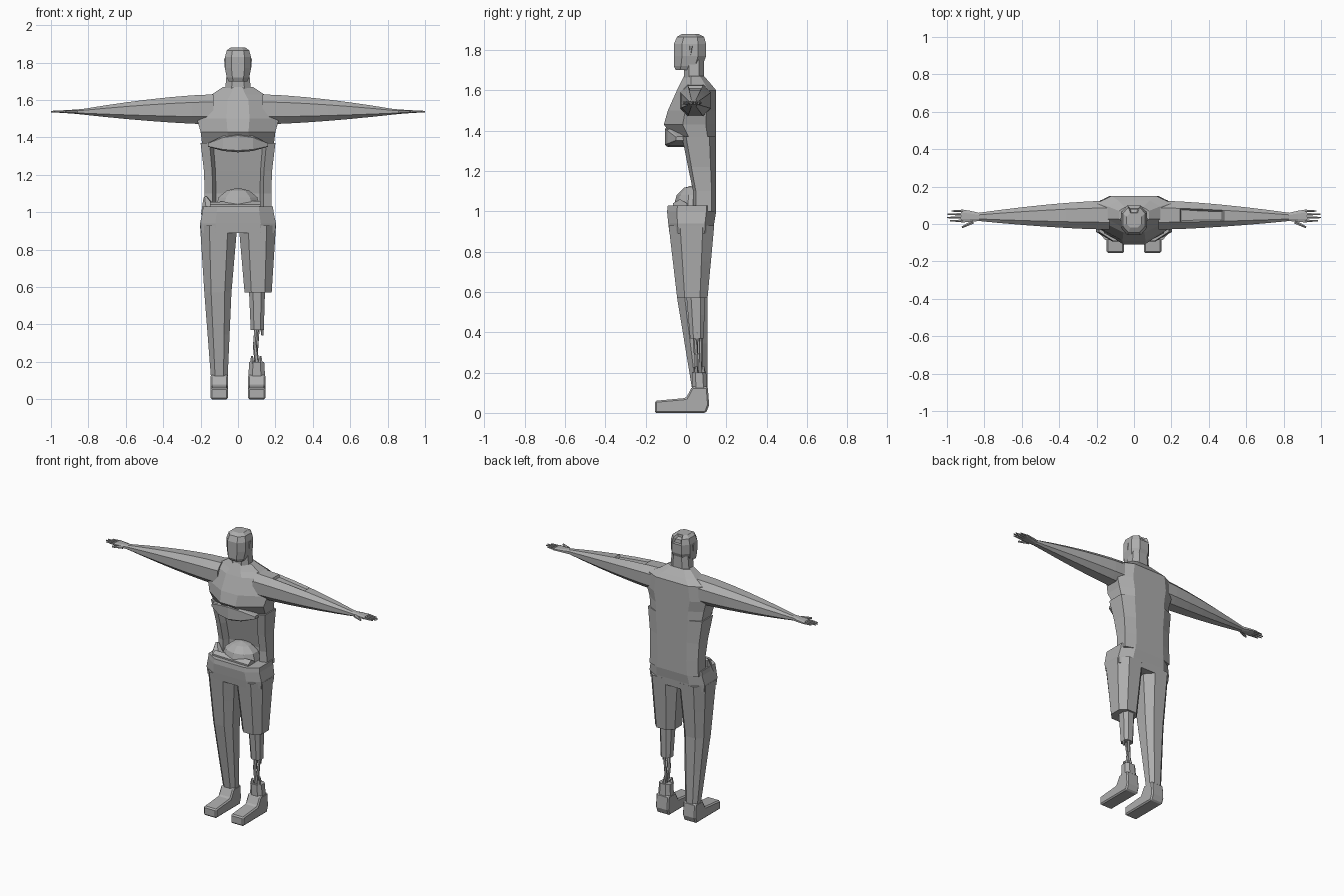
import bpy, bmesh
from mathutils import Vector

cube = bpy.data.objects.get("Cube")
if cube:
    bpy.data.objects.remove(cube, do_unlink=True)

grey = bpy.data.materials.new("plain_grey")
grey.use_nodes = True
grey.diffuse_color = (.42, .42, .42, 1)
grey.node_tree.nodes["Principled BSDF"].inputs["Base Color"].default_value = grey.diffuse_color


def finish(name, bm):
    bmesh.ops.recalc_face_normals(bm, faces=bm.faces[:])
    mesh = bpy.data.meshes.new(name)
    bm.to_mesh(mesh)
    bm.free()
    mesh.materials.append(grey)
    obj = bpy.data.objects.new(name, mesh)
    bpy.context.collection.objects.link(obj)
    return obj


def section(left, right, front, back, front_cut, back_cut, pocket):
    """Rectangle with cut corners; a pocket sinks the middle of its front."""
    width, depth = right - left, back - front
    outline = []
    for edge, inward, cut in ((front, depth, front_cut), (back, -depth, back_cut)):
        half = [(right - width * cut, edge), (right, edge + inward * cut),
                (left, edge + inward * cut), (left + width * cut, edge)]
        if edge == front:
            start, end = half[:2], half[2:]
        else:
            middle = half[::-1]
    outline = start + middle[2:] + middle[:2] + end
    if pocket:
        inset = width * (front_cut + .05)
        outline += [(left + inset, front + pocket), (right - inset, front + pocket)]
    return outline


def loft(name, rings, along_x=False, front_cut=.25, back_cut=.25, side=1, pocket=0, dent=None):
    """Skin a row of sections (position, left, right, front, back) along z or x."""
    bm = bmesh.new()
    loops = []
    for position, *box in rings:
        points = section(*box, front_cut, back_cut, pocket)
        if along_x:
            loops.append([bm.verts.new((side * position, a, b)) for a, b in points])
        else:
            loops.append([bm.verts.new((side * a, b, position)) for a, b in points])
    for lower, upper in zip(loops, loops[1:]):
        for i in range(len(lower)):
            bm.faces.new((lower[i - 1], lower[i], upper[i], upper[i - 1]))
    bm.faces.new(loops[0])
    bm.faces.new(loops[-1])
    bmesh.ops.recalc_face_normals(bm, faces=bm.faces[:])
    if dent:
        picked = [f for f in bm.faces if dent(f.calc_center_median(), f.normal)]
        bmesh.ops.inset_region(bm, faces=picked, thickness=.01, depth=-.015)
    return finish(name, bm)


def even(height, half_width, front, back=.15):
    """A body section that is the same on the left and the right."""
    return height, -half_width, half_width, front, back


def blend(start, end, steps, power):
    """Sections that swell or thin gradually from start to end."""
    rings = []
    for i in range(steps + 1):
        position = start[0] + (end[0] - start[0]) * i / steps
        mix = (i / steps) ** power
        rings.append((position, *(a + (b - a) * mix for a, b in zip(start[1:], end[1:]))))
    return rings


def rod(name, start, end, thick, thin):
    """A tapered bar between two points, used for bones and fingers."""
    start, end = Vector(start), Vector(end)
    bm = bmesh.new()
    bmesh.ops.create_cone(bm, cap_ends=True, segments=6, radius1=thick, radius2=thin,
                          depth=(end - start).length)
    turn = (end - start).to_track_quat("Z", "Y")
    for vert in bm.verts:
        vert.co = turn @ vert.co + (start + end) / 2
    return finish(name, bm)


# Chest, neck and head
loft("chest", [even(1.35, .19, -.05), even(1.43, .2, -.11), even(1.5, .22, -.09),
               even(1.6, .2, -.045), even(1.63, .14, -.03, .125), even(1.67, .08, -.01, .09)],
     front_cut=.36, back_cut=.2)
loft("neck", [even(1.64, .07, -.01, .09), even(1.75, .06, -.01, .09)])
loft("head", [even(1.7, .05, -.05, .03), even(1.72, .06, -.06, .08), even(1.77, .07, -.06, .1),
              even(1.83, .07, -.06, .1), even(1.865, .06, -.045, .09), even(1.88, .04, -.02, .06)],
     dent=lambda centre, normal: normal.y > .3 and normal.z > .1 and abs(centre.x) < .02)
for side in (1, -1):
    rod("ear", (side * .066, .02, 1.775), (side * .066, .025, 1.82), .006, .01)

# Torn chest flap hanging over the hollow belly
flap = []
for i in range(-2, 3):
    drop = 1 - (i / 2) ** 2
    flap.append((i * .08, -.05 - .055 * drop, .02, 1.35 - .03 * drop, 1.37 + .05 * drop))
loft("chest_flap", flap, along_x=True, front_cut=.1, back_cut=.1)
loft("belly", [even(1, .18, .035), even(1.1, .178, .035), even(1.22, .182, .01), even(1.37, .2, -.02)],
     front_cut=.12, back_cut=.2, pocket=.04)

# Hips with the exposed guts
loft("hips", [even(.89, .198, -.082, .136), even(.94, .203, -.088, .14),
              even(1, .19, -.094), even(1.03, .187, -.09)], front_cut=.2, back_cut=.2)
bm = bmesh.new()
bmesh.ops.create_uvsphere(bm, u_segments=10, v_segments=6, radius=.1)
for vert in bm.verts:
    vert.co = vert.co * Vector((1.25, 1, 1)) + Vector((0, .04, 1.03))
finish("guts", bm)
rod("gut_roll", (-.15, -.03, 1.025), (.12, -.03, 1.02), .03, .04)
rod("torn_waist", (-.15, 0, 1), (-.175, .03, 1.08), .05, .01)

# Trousers: the left leg is torn off at the knee
hip = (.93, .004, .203, -.086, .14)
knee = (.57, .035, .18, -.044, .107)
cuff = (.12, .055, .145, .03, .106)
loft("right_leg", blend(hip, knee, 2, 1) + blend(knee, cuff, 2, 1)[1:], side=-1)
loft("left_thigh", blend(hip, knee, 2, 1))

# Left shin stump, bare bones and ragged ankle
loft("left_shin", blend((.6, .058, .145, 0, .095), (.37, .068, .138, .02, .088), 2, 1))
middle = (.09, .05, .29)
rod("upper_shin_bone", (.1, .045, .39), middle, .013, .011)
rod("lower_shin_bone", middle, (.103, .05, .18), .011, .013)
rod("calf_bone", (.108, .075, .39), (.093, .07, .18), .009, .009)
rod("bone_splinter", (.128, .055, .4), (.13, .055, .34), .012, .005)
loft("left_ankle", [cuff, (.2, .06, .14, .03, .1)])
for x, y in ((.075, .045), (.12, .05), (.1, .085)):
    rod("ankle_shred", (x, y, .19), (x, y, .23), .014, .006)

# Feet
outline = [(-.155, 0), (-.155, .06), (0, .074), (.03, .13), (.108, .13), (.115, .04), (.1, 0)]
for side, name in ((1, "left_foot"), (-1, "right_foot")):
    bm = bmesh.new()
    face = bm.faces.new([bm.verts.new((side * .1 - .047, y, z)) for y, z in outline])
    grown = bmesh.ops.extrude_face_region(bm, geom=[face])["geom"]
    moved = [item for item in grown if isinstance(item, bmesh.types.BMVert)]
    bmesh.ops.translate(bm, vec=(.094, 0, 0), verts=moved)
    foot = finish(name, bm)
    bevel = foot.modifiers.new("cut_edges", "BEVEL")
    bevel.width, bevel.segments = .008, 1

# Arms and hands, with a wound on top of the left arm
shoulder = (.13, -.03, .125, 1.47, 1.63)
wrist = (.83, .016, .06, 1.522, 1.552)
knuckles = (.925, .008, .078, 1.53, 1.546)


def wound(centre, normal):
    return normal.z > .8 and .24 < centre.x < .44


for side, name in ((1, "left"), (-1, "right")):
    loft(name + "_arm", blend(shoulder, wrist, 6, 1.5), along_x=True, side=side,
         dent=wound if side > 0 else None)
    loft(name + "_palm", blend(wrist, knuckles, 2, .7), along_x=True, side=side)
    for i, tip in enumerate((.985, 1, .998, .975)):
        y = .017 + i * .0175
        rod(name + "_finger", (side * .915, y, 1.538), (side * tip, y, 1.538), .008, .004)
    rod(name + "_thumb", (side * .86, .012, 1.537), (side * .92, -.018, 1.537), .011, .006)
